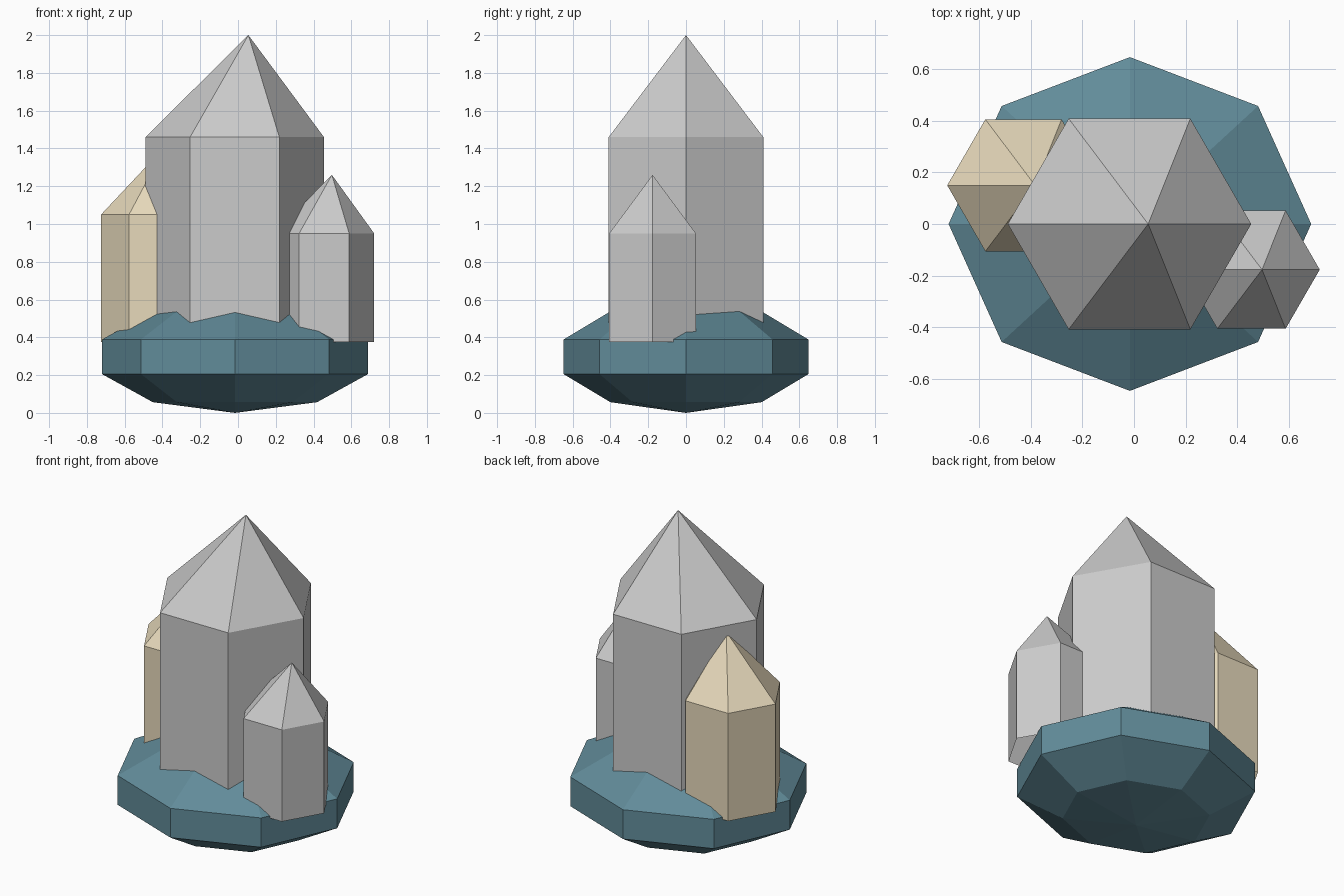
import bpy, bmesh
from math import cos, sin, tau

if "Cube" in bpy.data.objects:
    bpy.data.objects.remove(bpy.data.objects["Cube"])


def paint(obj, name, rgb):
    mat = bpy.data.materials.new(name)
    mat.diffuse_color = (*rgb, 1)
    mat.use_nodes = True
    mat.node_tree.nodes["Principled BSDF"].inputs["Base Color"].default_value = mat.diffuse_color
    obj.data.materials.append(mat)


def crystal(name, x, y, radius, bottom, shoulder, tip):
    """Hexagonal shaft, open where it grows from the rock, with an off-centre point."""
    bm = bmesh.new()
    low, high = [
        [bm.verts.new((x + radius * cos(tau * i / 6), y + radius * sin(tau * i / 6), z))
         for i in range(6)]
        for z in (bottom, shoulder)]
    apex = bm.verts.new(tip)
    for i in range(6):
        j = (i + 1) % 6
        bm.faces.new((low[i], low[j], high[j], high[i]))
        bm.faces.new((high[i], high[j], apex))
    mesh = bpy.data.meshes.new(name)
    bm.to_mesh(mesh)
    bm.free()
    obj = bpy.data.objects.new(name, mesh)
    bpy.context.collection.objects.link(obj)
    return obj


# Rock base: flattened low-poly sphere
bpy.ops.mesh.primitive_uv_sphere_add(segments=8, ring_count=5, radius=1,
                                     location=(-0.016, 0, 0.297))
base = bpy.context.object
base.name = "rock_base"
base.scale = (0.74, 0.681, 0.297)
paint(base, "teal_rock", (0.12, 0.26, 0.32))

# Crystals
crystal("main_crystal", -0.0175, 0, 0.4725, 0.457, 1.46, (0.055, 0, 2.0))
crystal("right_crystal", 0.456, -0.177, 0.265, 0.375, 0.95, (0.497, -0.177, 1.26))
left = crystal("left_crystal", -0.429, 0.15, 0.296, 0.375, 1.05, (-0.384, 0.15, 1.413))
paint(left, "tan_crystal", (0.8, 0.7, 0.5))
